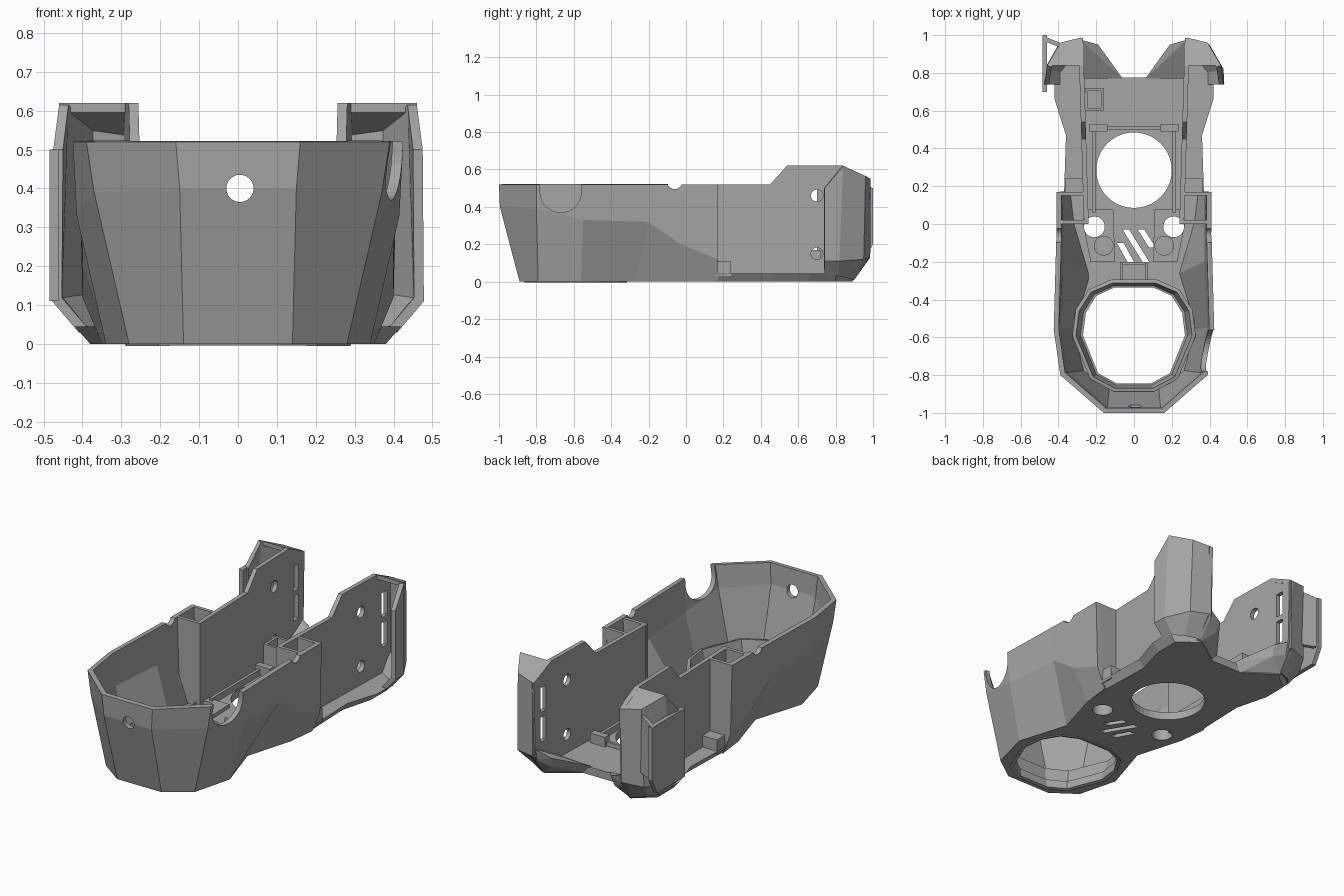
import bpy, bmesh, math
from mathutils import Vector, Matrix

if "Cube" in bpy.data.objects:
    bpy.data.objects.remove(bpy.data.objects["Cube"])

grey = bpy.data.materials.new("plain_grey")
grey.use_nodes = True
COL = (0.38, 0.38, 0.38, 1)
grey.diffuse_color = COL
grey.node_tree.nodes["Principled BSDF"].inputs["Base Color"].default_value = COL


def make(name, bm):
    mesh = bpy.data.meshes.new(name)
    bm.to_mesh(mesh)
    bm.free()
    ob = bpy.data.objects.new(name, mesh)
    bpy.context.collection.objects.link(ob)
    mesh.materials.append(grey)
    return ob


def loft(name, rows, solid=True):
    """Skin between rows of points; solid rows are closed rings with caps."""
    bm = bmesh.new()
    vs = [[bm.verts.new(p) for p in row] for row in rows]
    n = len(rows[0])
    for a, b in zip(vs, vs[1:]):
        for i in range(n if solid else n - 1):
            j = (i + 1) % n
            bm.faces.new((a[i], a[j], b[j], b[i]))
    if solid:
        bm.faces.new(vs[0])
        bm.faces.new(vs[-1])
        bmesh.ops.recalc_face_normals(bm, faces=bm.faces)
    return make(name, bm)


def extrude(name, pts, offset):
    pts = [Vector(p) for p in pts]
    return loft(name, [pts, [p + Vector(offset) for p in pts]])


def box(name, lo, hi):
    (x0, y0, z0), (x1, y1, z1) = lo, hi
    ring = [(x0, y0, z0), (x1, y0, z0), (x1, y1, z0), (x0, y1, z0)]
    return extrude(name, ring, (0, 0, z1 - z0))


def cyl(name, centre, r, depth, axis="Z"):
    rot = {"Z": Matrix(), "X": Matrix.Rotation(math.pi / 2, 4, "Y"),
           "Y": Matrix.Rotation(math.pi / 2, 4, "X")}[axis]
    bm = bmesh.new()
    bmesh.ops.create_cone(bm, cap_ends=True, segments=40, radius1=r, radius2=r,
                          depth=depth, matrix=Matrix.Translation(centre) @ rot)
    return make(name, bm)


def modify(ob, kind, **settings):
    mod = ob.modifiers.new(kind, kind)
    for key, value in settings.items():
        setattr(mod, key, value)
    bpy.context.view_layer.objects.active = ob
    bpy.ops.object.modifier_apply(modifier=mod.name)
    return ob


def cut(ob, *cutters):
    for c in cutters:
        c.hide_render = True
        modify(ob, "BOOLEAN", operation="DIFFERENCE", solver="EXACT", object=c)
        bpy.data.objects.remove(c)


def thicken(ob, t):
    return modify(ob, "SOLIDIFY", thickness=t, offset=-1, use_even_offset=True)


def mirror(ob):
    return modify(ob, "MIRROR", use_mirror_merge=False)


def both(half):
    """Add the mirrored half of a ring that runs front to back on +x."""
    return half + [(-p[0],) + tuple(p[1:]) for p in reversed(half)]


def around_front(half):
    """Open path from the left-hand end round the front to the +x end."""
    return [(-p[0],) + tuple(p[1:]) for p in reversed(half)] + half


# Faceted front shell
low = [(.14, -.89, 0), (.28, -.79, 0), (.34, -.56, 0), (.25, -.27, 0), (.33, 0, 0), (.35, .17, 0)]
mid = [(.15, -.995, .4), (.37, -.8, .39), (.415, -.55, .33), (.4, -.2, .32), (.4, -.03, .2), (.4, .17, .12)]
top = [(.16, -1, .52), (.39, -.8, .52), (.425, -.56, .52), (.415, -.2, .52), (.41, -.03, .52), (.41, .17, .52)]
shell = thicken(loft("front_shell", [around_front(r) for r in (low, mid, top)], False), .027)
cut(shell,
    cyl("cutter", (.005, -1, .4), .035, .3, "Y"),
    cyl("cutter", (.42, -.67, .48), .11, .3, "X"),
    box("cutter", (.27, -.78, .48), (.57, -.56, .6)),
    cyl("cutter", (0, -.06, .535), .04, 1.2, "X"))

# Floor with bevelled rear ledges
floor_low = [(.14, -.89, 0), (.28, -.79, 0), (.34, -.56, 0), (.25, -.27, 0), (.33, 0, 0),
             (.34, .17, 0), (.33, .47, 0), (.38, .66, 0), (.38, .8, 0), (.27, .89, 0), (.1, .775, 0)]
floor_top = [(.14, -.89, .045), (.28, -.79, .045), (.345, -.56, .045), (.26, -.27, .045),
             (.335, 0, .045), (.37, .17, .045), (.36, .47, .045), (.42, .66, .045),
             (.42, .8, .045), (.28, .9, .045), (.07, .775, .045)]
floor = loft("floor", [both(floor_low), both(floor_top)])
opening = both([(.09, -.845), (.19, -.79), (.27, -.59), (.255, -.47), (.2, -.38), (.1, -.335)])
cut(floor,
    extrude("cutter", [(x, y, -.1) for x, y in opening], (0, 0, .3)),
    cyl("cutter", (0, .285, 0), .2, .3))

# Diagonal vent slots
for x0, y0, x1, y1 in [(-.06, -.03, .045, -.2), (.02, -.03, .08, -.125), (-.09, -.1, -.035, -.2)]:
    cut(floor, extrude("cutter", [(x0, y0, -.1), (x0 + .035, y0, -.1),
                                  (x1 + .035, y1, -.1), (x1, y1, -.1)], (0, 0, .3)))

# Flared collar around the front opening
flare = [(x * 1.14, -.585 + (y + .585) * 1.09, .13) for x, y in opening]
ring = [(x, y, 0) for x, y in opening]
collar = loft("opening_collar", [ring + ring[:1], flare + flare[:1]], False)
bm = bmesh.new()
bm.from_mesh(collar.data)
bmesh.ops.remove_doubles(bm, verts=bm.verts, dist=.0005)
bm.to_mesh(collar.data)
bm.free()
modify(collar, "SOLIDIFY", thickness=.02, offset=1)

# Screw plates and bosses on the floor
plate = extrude("screw_plates", [(.1, -.2, .03), (.23, -.2, .03), (.27, 0, .03), (.26, .08, .03),
                                 (.11, .08, .03)], (0, 0, .035))
cut(plate, cyl("cutter", (0, .285, 0), .2, .4))
mirror(plate)
mirror(cyl("bosses", (.16, -.115, .055), .052, .04))
for x in (-.21, .21):
    for part in (floor, plate):
        cut(part, cyl("cutter", (x, -.015, 0), .055, .4))

# Ribs on the floor
mirror(box("neck_ribs", (.06, -.3, .03), (.075, -.2, .09)))
box("neck_crossbar", (-.075, -.215, .03), (.075, -.2, .07))
mirror(box("side_ribs", (.205, .06, .03), (.222, .5, .08)))
box("rear_rib", (-.16, .5, .03), (.16, .515, .07))
mirror(box("rib_corners", (.14, .49, .03), (.235, .53, .1)))

# Small open bracket beside the -x wall
bracket = box("cable_bracket", (-.26, .6, .03), (-.16, .72, .17))
cut(bracket, box("cutter", (-.245, .615, .06), (-.175, .705, .3)))

# Upright side panels, with screw holes and rear slots
profile = [(0, .02), (0, .52), (.45, .52), (.54, .62), (.84, .62), (.985, .55), (.975, .12), (.89, .01)]
panel = extrude("side_panels", [(.24 + .03 * y, y, z) for y, z in profile], (.025, 0, 0))
cut(panel,
    cyl("cutter", (.26, .7, .46), .032, .3, "X"),
    cyl("cutter", (.26, .7, .15), .032, .3, "X"),
    box("cutter", (.1, .88, .19), (.4, .93, .33)),
    box("cutter", (.1, .88, .36), (.4, .93, .5)))
mirror(panel)

# Cross walls closing the pocket between shell and panel
mirror(extrude("pocket_front_walls", [(.24, 0, .03), (.34, 0, .03), (.39, 0, .2), (.4, 0, .52), (.24, 0, .52)],
               (0, .02, 0)))
mirror(extrude("pocket_rear_walls", [(.25, .15, .02), (.35, .15, .02), (.39, .15, .12), (.4, .15, .52),
                                     (.25, .15, .52)], (0, .02, 0)))
mirror(box("ledge_steps", (.26, .16, .03), (.365, .24, .11)))

# Wrapped rear posts with sloping caps
rows = [[(.41, .74, .03), (.41, .81, .03), (.36, .86, .02), (.28, .9, .01)],
        [(.478, .74, .11), (.474, .82, .11), (.4, .95, .12), (.28, .985, .13)],
        [(.475, .74, .5), (.46, .84, .615), (.39, .96, .565), (.28, .987, .55)]]
mirror(thicken(loft("rear_posts", rows, False), .025))
mirror(extrude("post_caps", [(.265, .84, .595), (.46, .84, .595), (.39, .96, .54), (.28, .985, .525),
                             (.265, .95, .54)], (0, 0, .025)))

# Wedge feet behind the floor
bm = bmesh.new()
for p in [(.1, .77, 0), (.28, .77, 0), (.28, .89, 0), (.06, .77, .05), (.28, .77, .06),
          (.28, .975, .17), (.28, .96, .1), (.19, .95, .13), (.2, .93, .07)]:
    bm.verts.new(p)
bmesh.ops.convex_hull(bm, input=bm.verts)
mirror(make("rear_feet", bm))

# Outer fin on the -x post
fin = [(-.485, .7, .11), (-.485, .95, .11), (-.485, 1, .2), (-.485, 1, .5), (-.485, .7, .5)]
extrude("outer_fin", fin, (.025, 0, 0))
extrude("fin_web", [(-.48, .995, .2), (-.38, .955, .2), (-.38, .955, .53), (-.48, .995, .5)], (0, -.025, 0))
